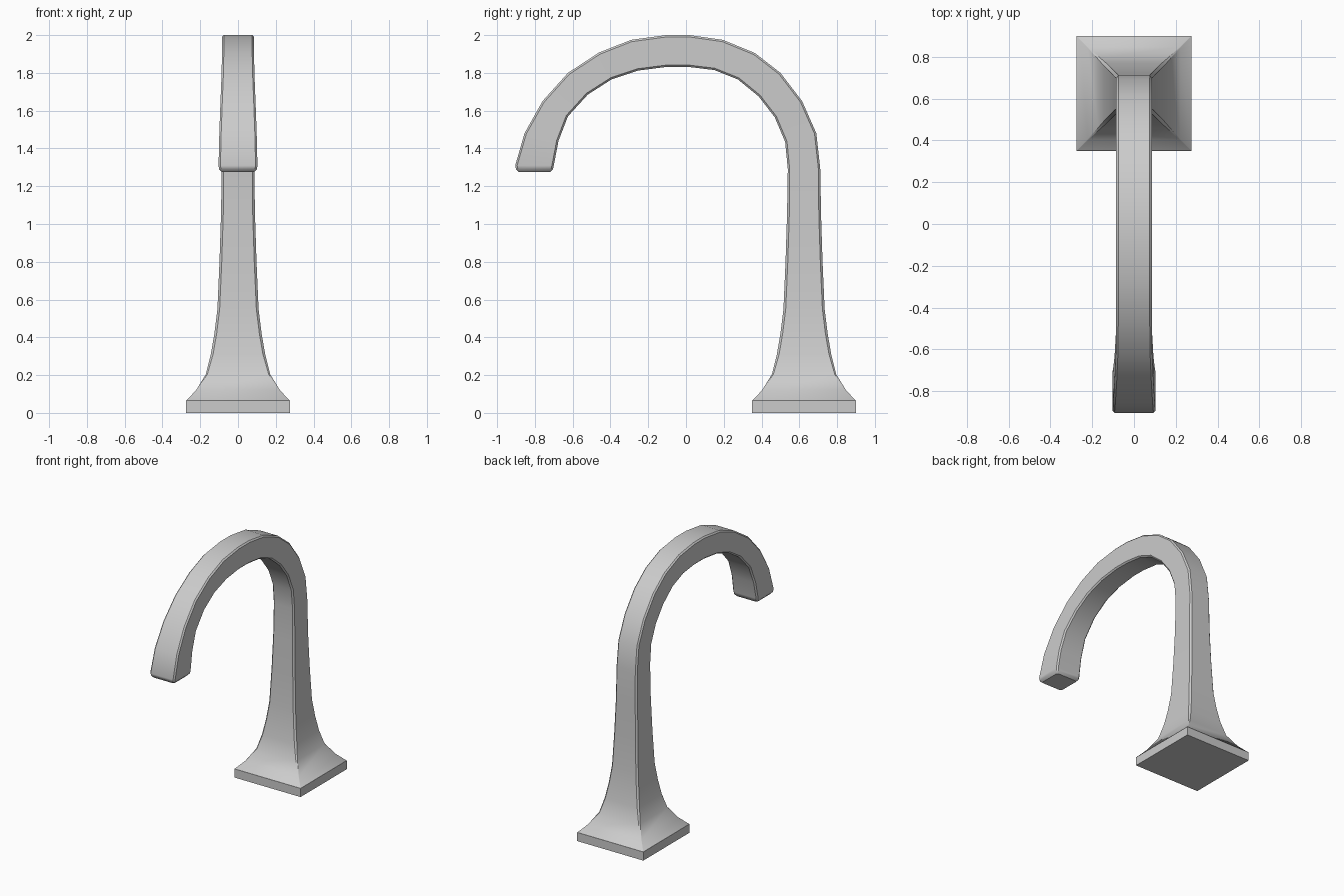
import bpy
import bmesh
import math
from mathutils import Vector

cube = bpy.data.objects.get("Cube")
if cube:
    bpy.data.objects.remove(cube, do_unlink=True)

metal = bpy.data.materials.new("brushed grey metal")
metal.use_nodes = True
grey = (0.6, 0.6, 0.6, 1)
metal.diffuse_color = grey
metal.node_tree.nodes["Principled BSDF"].inputs["Base Color"].default_value = grey

POST_Y = 0.625


def finish(name, bm, smooth_angle):
    bmesh.ops.recalc_face_normals(bm, faces=bm.faces)
    mesh = bpy.data.meshes.new(name)
    bm.to_mesh(mesh)
    bm.free()
    mesh.materials.append(metal)
    obj = bpy.data.objects.new(name, mesh)
    bpy.context.collection.objects.link(obj)
    bpy.ops.object.select_all(action='DESELECT')
    obj.select_set(True)
    bpy.context.view_layer.objects.active = obj
    bpy.ops.object.shade_smooth_by_angle(angle=math.radians(smooth_angle))
    return obj


def section(bm, outer, inner, half, cut):
    """Square ring with chamfered corners between an outer and inner (y, z) point."""
    a, b = Vector((0, *outer)), Vector((0, *inner))
    mid, axis = (a + b) / 2, (a - b).normalized()
    depth = (a - b).length / 2
    ring = []
    for sx, sy in ((1, 1), (-1, 1), (-1, -1), (1, -1)):
        pair = [(half, depth - cut), (half - cut, depth)]
        if sx * sy < 0:
            pair.reverse()
        for u, v in pair:
            ring.append(bm.verts.new(mid + axis * v * sy + Vector((u * sx, 0, 0))))
    return ring


# Square plinth
bm = bmesh.new()
bmesh.ops.create_cube(bm, size=1)
bmesh.ops.scale(bm, vec=(0.55, 0.55, 0.065), verts=bm.verts)
bmesh.ops.translate(bm, vec=(0, POST_Y, 0.0325), verts=bm.verts)
finish("base_plinth", bm, 30)

# Flared post: (height, half width)
post = [(0.065, 0.274), (0.12, 0.222), (0.205, 0.17), (0.31, 0.144), (0.42, 0.125),
        (0.55, 0.109), (0.8, 0.098), (1.05, 0.09)]
# Arched neck: outer and inner (y, z), half width
neck = [((0.711, 1.29), (0.539, 1.29), 0.086),
        ((0.69, 1.48), (0.525, 1.435), 0.085),
        ((0.615, 1.65), (0.47, 1.565), 0.085),
        ((0.50, 1.80), (0.385, 1.675), 0.085),
        ((0.365, 1.905), (0.275, 1.765), 0.085),
        ((0.195, 1.975), (0.15, 1.815), 0.085),
        ((0.02, 2.0), (0.01, 1.832), 0.085),
        ((-0.105, 2.0), (-0.10, 1.832), 0.085),
        ((-0.29, 1.975), (-0.255, 1.812), 0.085),
        ((-0.46, 1.908), (-0.395, 1.765), 0.085),
        ((-0.625, 1.80), (-0.52, 1.685), 0.087),
        ((-0.76, 1.65), (-0.625, 1.57), 0.093),
        ((-0.855, 1.48), (-0.675, 1.44), 0.099),
        ((-0.904, 1.31), (-0.70, 1.31), 0.103),
        ((-0.9, 1.29), (-0.704, 1.29), 0.1),
        ((-0.885, 1.275), (-0.718, 1.275), 0.087)]

bm = bmesh.new()
rings = []
for z, h in post:
    cut = min(0.012, 0.001 + (z - 0.065) * 0.05)
    rings.append(section(bm, (POST_Y + h, z), (POST_Y - h, z), h, cut))
for outer, inner, half in neck:
    rings.append(section(bm, outer, inner, half, 0.01))
for lower, upper in zip(rings, rings[1:]):
    for i in range(8):
        j = (i + 1) % 8
        bm.faces.new((lower[i], lower[j], upper[j], upper[i]))
bm.faces.new(rings[0])
bm.faces.new(rings[-1])
finish("post_and_spout", bm, 35)
